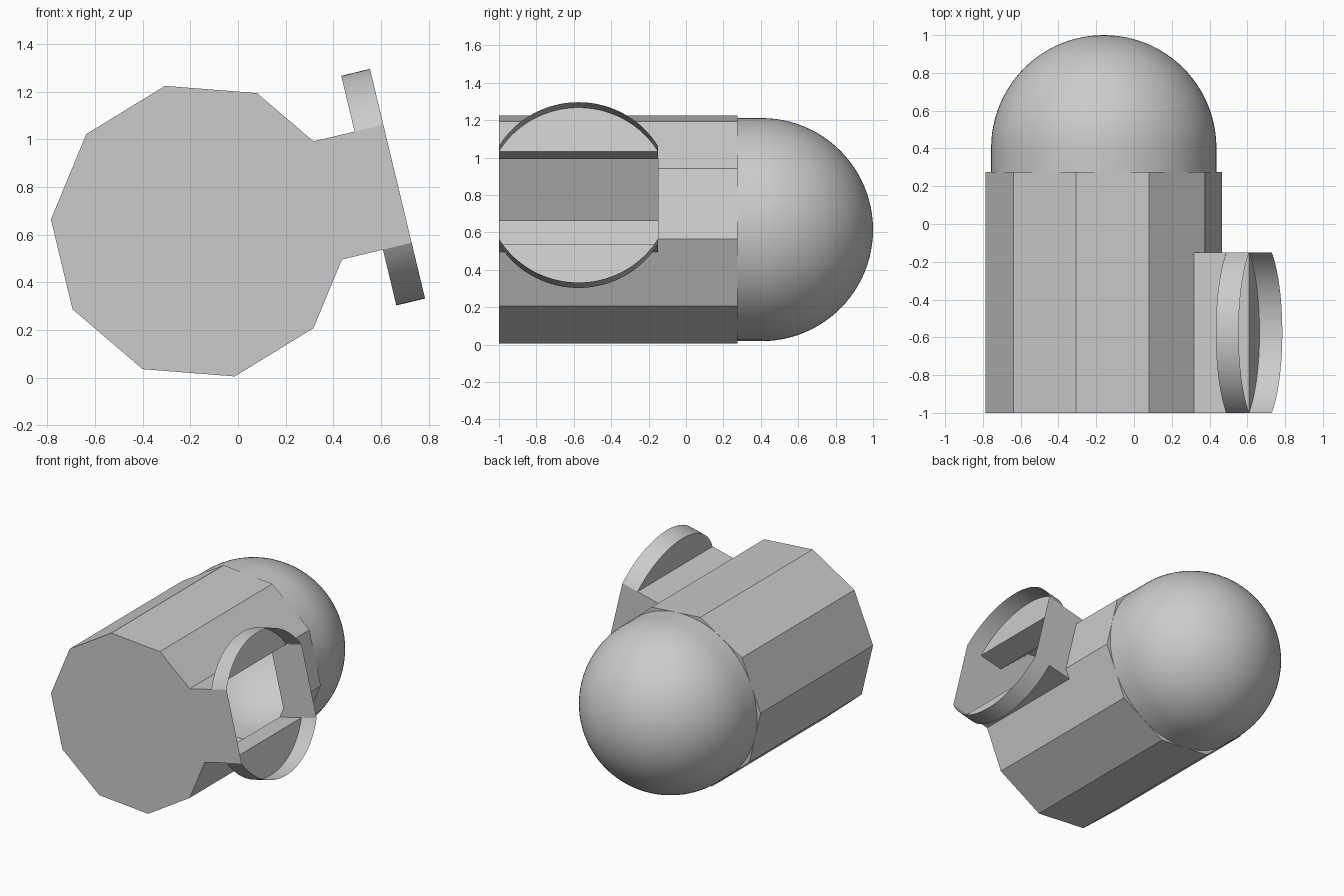
import bpy, bmesh
from math import sin, cos, radians, atan2, hypot, pi

if "Cube" in bpy.data.objects:
    bpy.data.objects.remove(bpy.data.objects["Cube"])

# Main sizes; u points along the side port, v is square to it
TILT = radians(13.5)
CX, CZ = -0.16, 0.615
R_OUT = 0.627
R_IN = R_OUT * cos(pi / 10)
FRONT, PORT_BACK, BACK = -1.0, -0.15, 0.275
HALF = 0.255
U_BASE, U_RIM, U_END = 0.552, 0.729, 0.853

grey = bpy.data.materials.new("plain grey")
grey.use_nodes = True
grey.diffuse_color = (0.6, 0.6, 0.6, 1)
grey.node_tree.nodes["Principled BSDF"].inputs["Base Color"].default_value = (0.6, 0.6, 0.6, 1)


def place(u, y, v):
    return (CX + u * cos(TILT) - v * sin(TILT), y, CZ + u * sin(TILT) + v * cos(TILT))


def face(bm, points):
    bm.faces.new([bm.verts.new(place(*p)) for p in points])


def wall(bm, path, y0, y1):
    """Sheet drawn from a (u, v) path between two y values."""
    for (u0, v0), (u1, v1) in zip(path, path[1:]):
        face(bm, [(u0, y0, v0), (u1, y0, v1), (u1, y1, v1), (u0, y1, v0)])


def finish(bm, name, smooth):
    bmesh.ops.remove_doubles(bm, verts=bm.verts, dist=0.0005)
    bmesh.ops.recalc_face_normals(bm, faces=bm.faces)
    mesh = bpy.data.meshes.new(name)
    bm.to_mesh(mesh)
    bm.free()
    mesh.materials.append(grey)
    obj = bpy.data.objects.new(name, mesh)
    bpy.context.collection.objects.link(obj)
    if smooth:
        bpy.ops.object.select_all(action='DESELECT')
        obj.select_set(True)
        bpy.context.view_layer.objects.active = obj
        bpy.ops.object.shade_smooth_by_angle(angle=radians(30))
    return obj


def polar(radius, degrees):
    return radius * cos(radians(degrees)), radius * sin(radians(degrees))


# Hollow ten-sided barrel, with its side left open in front for the port
bm = bmesh.new()
corners = [polar(R_OUT, 18 + 36 * k) for k in range(10)]
wall(bm, corners + corners[:1], PORT_BACK, BACK)
opened = [(U_BASE, HALF)] + corners[1:9] + [(U_BASE, -HALF)]
wall(bm, opened, FRONT, PORT_BACK)
# Front plate, continuing over the port
plate = opened + [(U_END, -HALF), (U_END, HALF)]
face(bm, [(u, FRONT, v) for u, v in plate])
# Shoulders between the barrel corners and the round dome
for k, corner in enumerate(corners):
    arc = [polar(R_IN, 36 * k + 4 * i) for i in range(10)]
    face(bm, [(u, BACK, v) for u, v in arc + [corner]])
finish(bm, "barrel", False)

# Open side port: neck walls, back wall and two rounded flange lips
bm = bmesh.new()
mid = (FRONT + PORT_BACK) / 2
half_y = (PORT_BACK - FRONT) / 2
radius = hypot(half_y, HALF)
start = atan2(HALF, half_y)
steps = 40
for side in (1, -1):
    wall(bm, [(U_BASE, side * HALF), (U_RIM, side * HALF)], FRONT, PORT_BACK)
    angles = [start + (pi - 2 * start) * i / steps for i in range(steps + 1)]
    arc = [(mid + radius * cos(a), side * radius * sin(a)) for a in angles]
    face(bm, [(U_RIM, y, v) for y, v in arc])
    for (y0, v0), (y1, v1) in zip(arc, arc[1:]):
        face(bm, [(U_RIM, y0, v0), (U_RIM, y1, v1), (U_END, y1, v1), (U_END, y0, v0)])
outline = [(U_BASE, HALF), (U_RIM, HALF), (U_END, HALF), (U_END, -HALF),
           (U_RIM, -HALF), (U_BASE, -HALF), corners[9], corners[0]]
face(bm, [(u, PORT_BACK, v) for u, v in outline])
finish(bm, "side_port", True)

# Domed back end: a short round collar and a half sphere
bm = bmesh.new()
centre = 1.0 - R_IN
profile = [(R_IN, BACK)]
profile += [(R_IN * cos(a), centre + R_IN * sin(a)) for a in (pi / 2 * i / 24 for i in range(25))]
verts = [bm.verts.new(place(r, y, 0)) for r, y in profile]
edges = [bm.edges.new(pair) for pair in zip(verts, verts[1:])]
bmesh.ops.spin(bm, geom=verts + edges, cent=(CX, 0, CZ), axis=(0, 1, 0),
               angle=2 * pi, steps=80, use_merge=True)
finish(bm, "dome", True)
